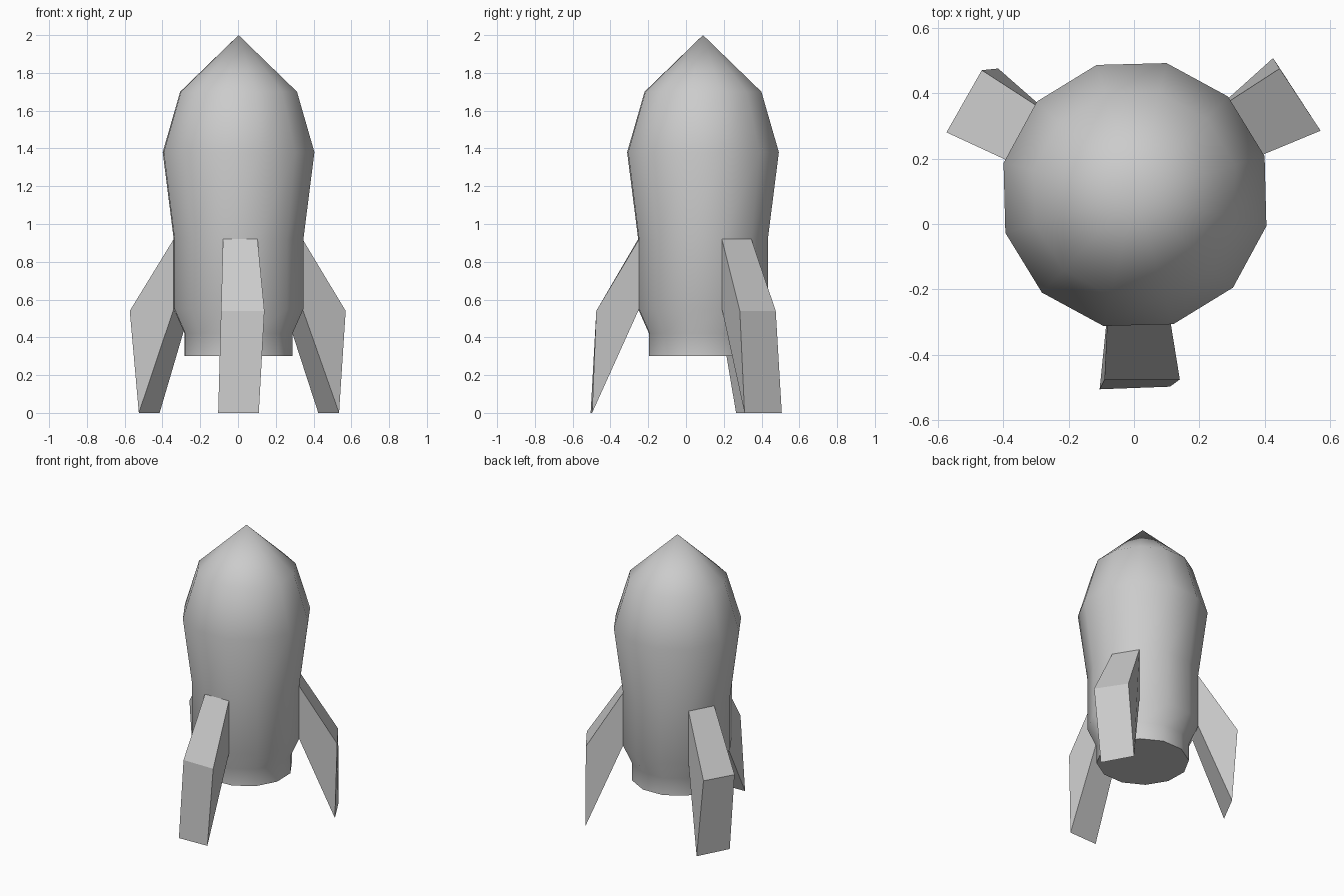
import bpy
import bmesh
from math import cos, sin, radians

cube = bpy.data.objects.get("Cube")
if cube:
    bpy.data.objects.remove(cube)

# Single grey paint
grey = bpy.data.materials.new("light grey")
grey.use_nodes = True
COLOUR = (0.6, 0.6, 0.6, 1)
grey.diffuse_color = COLOUR
grey.node_tree.nodes["Principled BSDF"].inputs["Base Color"].default_value = COLOUR

SIDES = 12
CENTRE_X, CENTRE_Y = 0.003, 0.09
ROOT_R, ROOT_LOW, ROOT_TOP = 0.353, 0.55, 0.92


def hull_point(radius, corner, z):
    """Corner of the twelve-sided hull at a given height."""
    a = radians(16.5 + corner * 360 / SIDES)
    return (CENTRE_X + radius * cos(a), CENTRE_Y + radius * sin(a), z)


def finish(name, bm):
    bmesh.ops.recalc_face_normals(bm, faces=bm.faces)
    mesh = bpy.data.meshes.new(name)
    bm.to_mesh(mesh)
    bm.free()
    mesh.materials.append(grey)
    obj = bpy.data.objects.new(name, mesh)
    bpy.context.collection.objects.link(obj)
    return obj


# Hull: nozzle, barrel and pointed nose
profile = [(0.294, 0.30), (0.294, 0.42), (ROOT_R, ROOT_LOW),
           (ROOT_R, ROOT_TOP), (0.413, 1.38), (0.318, 1.70)]
bm = bmesh.new()
rings = [[bm.verts.new(hull_point(r, i, z)) for i in range(SIDES)] for r, z in profile]
tip = bm.verts.new((CENTRE_X, CENTRE_Y, 2.0))
bm.faces.new(rings[0])
for i in range(SIDES):
    j = (i + 1) % SIDES
    for low, high in zip(rings, rings[1:]):
        bm.faces.new((low[i], low[j], high[j], high[i]))
    bm.faces.new((rings[-1][i], rings[-1][j], tip))
hull = finish("rocket_hull", bm)
bpy.ops.object.select_all(action="DESELECT")
hull.select_set(True)
bpy.context.view_layer.objects.active = hull
bpy.ops.object.shade_smooth_by_angle(angle=radians(40))


# Fins: drawn out of one hull side, bent at the knee, ending in a sharp foot
def add_fin(name, side, knee, foot):
    bm = bmesh.new()
    corners = (side, side + 1)
    top = [bm.verts.new(hull_point(ROOT_R, c, ROOT_TOP)) for c in corners]
    low = [bm.verts.new(hull_point(ROOT_R, c, ROOT_LOW)) for c in corners]
    mid = [bm.verts.new((x, y, 0.54)) for x, y in knee]
    end = [bm.verts.new((x, y, 0)) for x, y in foot]
    for upper, lower in ((top, mid), (mid, end), (end, low), (low, top)):
        bm.faces.new((upper[0], upper[1], lower[1], lower[0]))
    for k in (0, 1):
        bm.faces.new((top[k], mid[k], end[k], low[k]))
    finish(name, bm)


add_fin("left_fin", 0, [(0.57, 0.285), (0.445, 0.475)], [(0.535, 0.31), (0.425, 0.507)])
add_fin("right_fin", 4, [(-0.465, 0.47), (-0.573, 0.28)], [(-0.415, 0.475), (-0.525, 0.265)])
add_fin("front_fin", 8, [(-0.09, -0.475), (0.14, -0.475)], [(-0.105, -0.505), (0.11, -0.497)])
